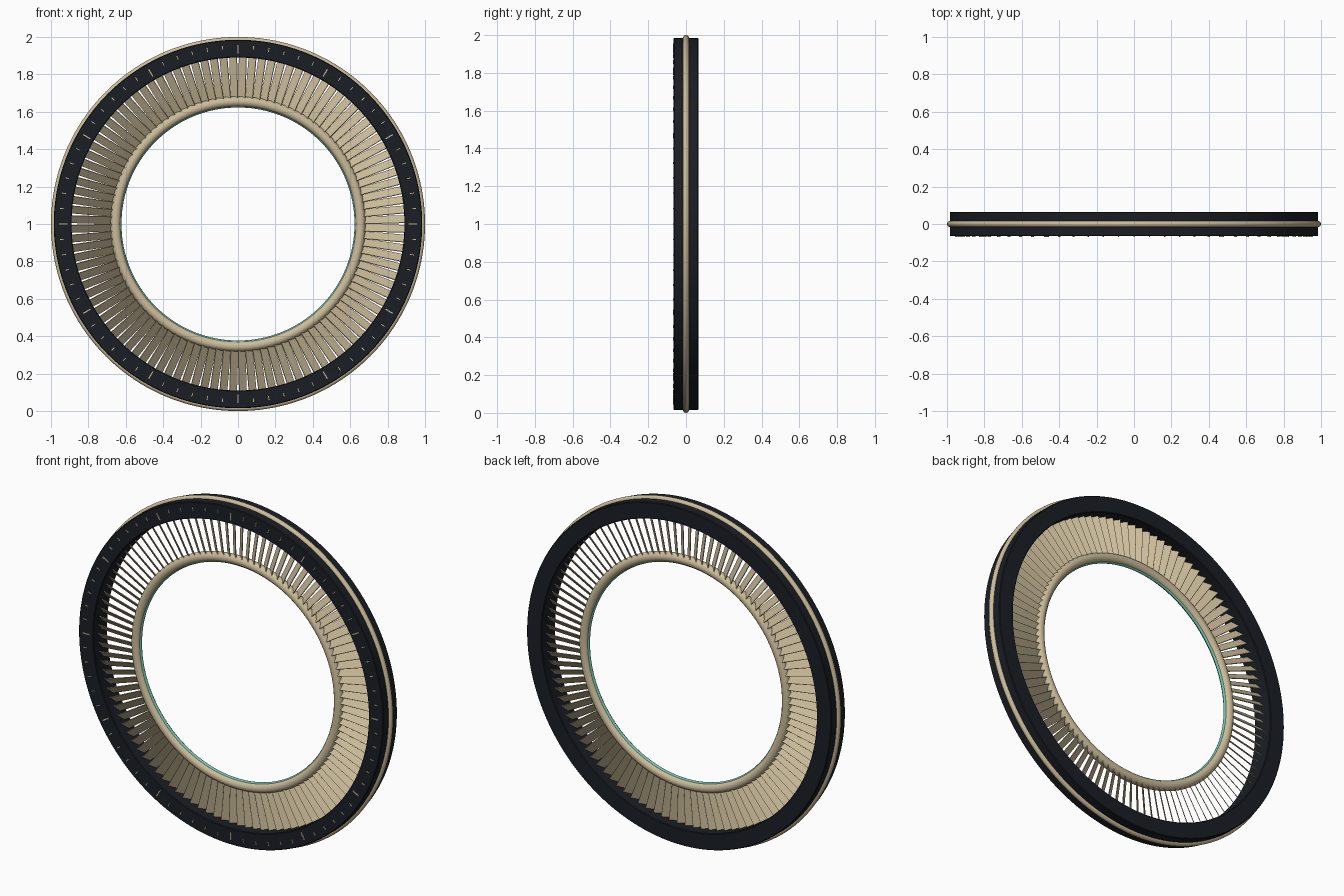
import bpy, bmesh, math
from mathutils import Vector, Matrix

if "Cube" in bpy.data.objects:
    bpy.data.objects.remove(bpy.data.objects["Cube"])

CENTRE = Vector((0, 0, 1))
SEG = 160


def material(name, rgb):
    m = bpy.data.materials.new(name)
    m.diffuse_color = (*rgb, 1)
    m.use_nodes = True
    m.node_tree.nodes["Principled BSDF"].inputs["Base Color"].default_value = m.diffuse_color
    return m


gold = material("champagne_metal", (0.60, 0.50, 0.32))
dark = material("dark_shell", (0.010, 0.013, 0.018))
teal = material("teal_glow", (0.16, 0.55, 0.45))


def finish(name, bm, mat, smooth=True):
    bmesh.ops.recalc_face_normals(bm, faces=bm.faces)
    me = bpy.data.meshes.new(name)
    bm.to_mesh(me)
    bm.free()
    ob = bpy.data.objects.new(name, me)
    bpy.context.collection.objects.link(ob)
    me.materials.append(mat)
    if smooth:
        bpy.ops.object.select_all(action='DESELECT')
        ob.select_set(True)
        bpy.context.view_layer.objects.active = ob
        bpy.ops.object.shade_smooth_by_angle(angle=math.radians(35))
    return ob


def lathe(name, profile, mat):
    """Closed (radius, y) profile turned about the ring's y axis."""
    bm = bmesh.new()
    rings = []
    for i in range(SEG):
        a = 2 * math.pi * i / SEG
        rings.append([bm.verts.new(CENTRE + Vector((r * math.cos(a), y, r * math.sin(a))))
                      for r, y in profile])
    n = len(profile)
    for i in range(SEG):
        p, q = rings[i], rings[(i + 1) % SEG]
        for j in range(n):
            k = (j + 1) % n
            bm.faces.new((p[j], p[k], q[k], q[j]))
    return finish(name, bm, mat)


def circle(r, minor, n=16):
    return [(r + minor * math.cos(2 * math.pi * k / n), minor * math.sin(2 * math.pi * k / n))
            for k in range(n)]


def radial_box(bm, angle, r0, r1, width, depth, y=0, pitch=0):
    """Box along a spoke: local x is radial, y is depth, z is tangential."""
    m = (Matrix.Translation(CENTRE) @ Matrix.Rotation(-angle, 4, 'Y')
         @ Matrix.Translation(((r0 + r1) / 2, y, 0)) @ Matrix.Rotation(pitch, 4, 'X')
         @ Matrix.Diagonal((r1 - r0, depth, width, 1)))
    bmesh.ops.create_cube(bm, size=1, matrix=m)


# outer housing with lightly eased corners
e = 0.004
lathe("outer_housing", [(0.89, -0.065 + e), (0.89 + e, -0.065), (0.985 - e, -0.065),
                        (0.985, -0.065 + e), (0.985, 0.065 - e), (0.985 - e, 0.065),
                        (0.89 + e, 0.065), (0.89, 0.065 - e)], dark)

# metal rims and inner accent
lathe("outer_band", circle(0.984, 0.016), gold)
lathe("inner_rim", circle(0.655, 0.027, 20), gold)
lathe("inner_accent", circle(0.633, 0.010, 12), teal)

# pitched vanes
bm = bmesh.new()
VANES = 108
for i in range(VANES):
    radial_box(bm, 2 * math.pi * (i + 0.5) / VANES, 0.665, 0.90, 0.053, 0.004,
               pitch=-math.radians(-42) * -1)
finish("vanes", bm, gold, smooth=False)

# graduation marks on the front face
bm = bmesh.new()
MARKS = 72
for i in range(MARKS):
    major = i % 6 == 0
    radial_box(bm, 2 * math.pi * i / MARKS, 0.912 if major else 0.935, 0.956,
               0.006 if major else 0.004, 0.008, y=-0.066)
finish("dial_marks", bm, gold, smooth=False)
